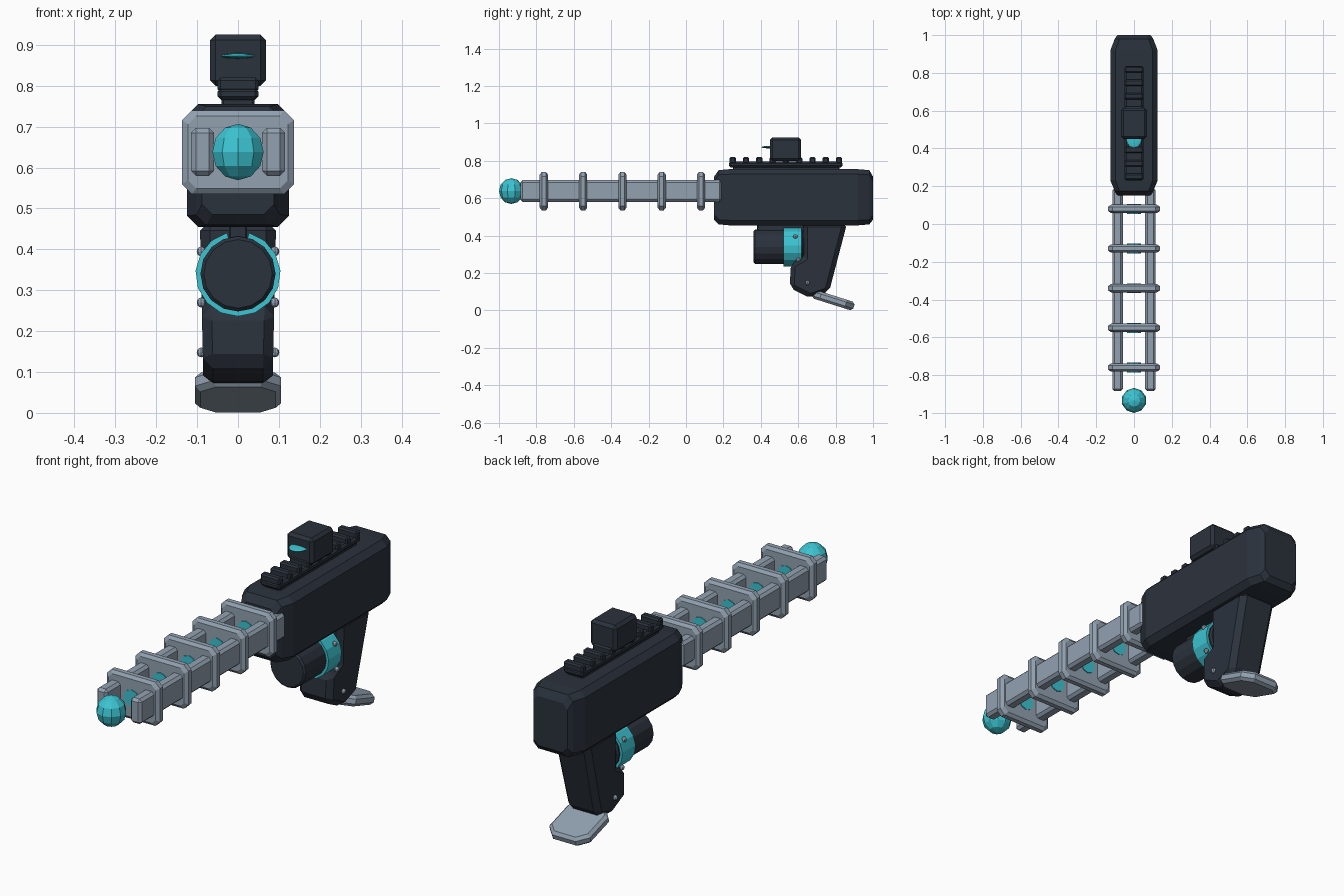
import bpy, bmesh, math
from mathutils import Matrix, Vector

if "Cube" in bpy.data.objects:
    bpy.data.objects.remove(bpy.data.objects["Cube"])


def material(name, rgb):
    m = bpy.data.materials.new(name)
    m.diffuse_color = (*rgb, 1)
    m.use_nodes = True
    m.node_tree.nodes["Principled BSDF"].inputs["Base Color"].default_value = m.diffuse_color
    return m


DARK = material("dark slate", (0.024, 0.032, 0.046))
GREY = material("steel grey", (0.29, 0.36, 0.44))
TEAL = material("teal", (0.045, 0.56, 0.65))


def finish(bm, name, mat, bevel=0.0):
    bmesh.ops.recalc_face_normals(bm, faces=bm.faces)
    if bevel:
        bmesh.ops.bevel(bm, geom=bm.edges[:], offset=bevel, segments=1,
                        affect='EDGES', clamp_overlap=True)
    me = bpy.data.meshes.new(name)
    bm.to_mesh(me)
    bm.free()
    me.materials.append(mat)
    ob = bpy.data.objects.new(name, me)
    bpy.context.collection.objects.link(ob)
    return ob


def box(name, mat, lo, hi, bevel=0.01):
    bm = bmesh.new()
    size = [b - a for a, b in zip(lo, hi)]
    mid = [(a + b) / 2 for a, b in zip(lo, hi)]
    bmesh.ops.create_cube(bm, size=1, matrix=Matrix.Translation(mid) @ Matrix.Diagonal((*size, 1)))
    return finish(bm, name, mat, bevel)


def loft(name, mat, sections):
    """Chamfered rectangles (y, half width, z0, z1, chamfer) joined along y."""
    bm = bmesh.new()
    loops = []
    for y, hx, z0, z1, c in sections:
        pts = [(hx - c, z0), (hx, z0 + c), (hx, z1 - c), (hx - c, z1),
               (c - hx, z1), (-hx, z1 - c), (-hx, z0 + c), (c - hx, z0)]
        loops.append([bm.verts.new((x, y, z)) for x, z in pts])
    for a, b in zip(loops, loops[1:]):
        for i in range(8):
            j = (i + 1) % 8
            bm.faces.new((a[i], a[j], b[j], b[i]))
    bm.faces.new(loops[0])
    bm.faces.new(loops[-1])
    return finish(bm, name, mat)


def rod(name, mat, r, depth, centre, sides, axis='Y', r2=None, bevel=0.0):
    bm = bmesh.new()
    rot = Matrix.Rotation(math.pi / 2, 4, 'X' if axis == 'Y' else 'Y')
    bmesh.ops.create_cone(bm, cap_ends=True, segments=sides, radius1=r,
                          radius2=r if r2 is None else r2, depth=depth,
                          matrix=Matrix.Translation(centre) @ rot)
    if bevel:
        caps = [f for f in bm.faces if len(f.verts) > 4]
        rim = {e for f in caps for e in f.edges}
        bmesh.ops.bevel(bm, geom=list(rim), offset=bevel, segments=1, affect='EDGES')
    return finish(bm, name, mat)


def ball(name, mat, centre, radii, u, v):
    bm = bmesh.new()
    bmesh.ops.create_uvsphere(bm, u_segments=u, v_segments=v, radius=1,
                              matrix=Matrix.Translation(centre) @ Matrix.Diagonal((*radii, 1)))
    return finish(bm, name, mat)


# Main body, tapered at both ends
loft("body", DARK, [(0.15, 0.088, 0.485, 0.715, 0.025), (0.175, 0.102, 0.46, 0.75, 0.025),
                    (0.23, 0.125, 0.455, 0.755, 0.027), (0.92, 0.125, 0.455, 0.755, 0.027),
                    (0.98, 0.102, 0.46, 0.75, 0.025), (1.0, 0.088, 0.485, 0.715, 0.025)])

# Twin barrel rails with their ring plates and energy cores
for side, s in (("left", -1), ("right", 1)):
    a, b = sorted((s * 0.059, s * 0.115))
    box("barrel_rail_" + side, GREY, (a, -0.885, 0.58), (b, 0.19, 0.697), 0.012)
for i in range(5):
    y = -0.76 + 0.21 * i
    loft("barrel_ring_%d" % (i + 1), GREY,
         [(y - 0.022, 0.122, 0.549, 0.726, 0.02), (y - 0.011, 0.137, 0.535, 0.74, 0.024),
          (y + 0.011, 0.137, 0.535, 0.74, 0.024), (y + 0.022, 0.122, 0.549, 0.726, 0.02)])
    rod("ring_core_%d" % (i + 1), TEAL, 0.04, 0.052, (0, y, 0.638), 10)

# Muzzle ball
ball("muzzle_ball", TEAL, (0, -0.934, 0.638), (0.066, 0.066, 0.069), 10, 6)

# Top mounting rail with teeth
box("mount_foot", DARK, (-0.04, 0.25, 0.745), (0.04, 0.82, 0.775), 0.005)
box("mount_rail", DARK, (-0.05, 0.23, 0.765), (0.05, 0.837, 0.795), 0.009)
for i in range(9):
    y = 0.25 + 0.071 * i
    box("mount_tooth_%d" % (i + 1), DARK, (-0.05, y - 0.017, 0.785), (0.05, y + 0.017, 0.82), 0.007)

# Sight and its lens
box("sight", DARK, (-0.068, 0.45, 0.80), (0.068, 0.615, 0.925), 0.013)
ball("sight_lens", TEAL, (0, 0.452, 0.873), (0.042, 0.05, 0.007), 12, 6)

# Grip: side profile extruded across x, narrower at the foot
profile = [(0.625, 0.47), (0.625, 0.285), (0.56, 0.25), (0.555, 0.12),
           (0.665, 0.065), (0.765, 0.10), (0.862, 0.47)]
bm = bmesh.new()
sides = []
for s in (-1, 1):
    sides.append([bm.verts.new((s * (0.083 + 0.022 * z), y, z)) for y, z in profile])
for i in range(len(profile)):
    j = (i + 1) % len(profile)
    bm.faces.new((sides[0][i], sides[0][j], sides[1][j], sides[1][i]))
bm.faces.new(sides[0])
bm.faces.new(sides[1])
finish(bm, "grip", DARK, 0.024)

# Sloping foot plate under the grip
bm = bmesh.new()
bmesh.ops.create_cube(bm, size=1, matrix=Matrix.Diagonal((0.21, 0.232, 0.048, 1)))
upright = [e for e in bm.edges if abs(e.verts[0].co.z - e.verts[1].co.z) > 0.01]
bmesh.ops.bevel(bm, geom=upright, offset=0.045, segments=1, affect='EDGES')
rim = [e for e in bm.edges if abs(e.verts[0].co.z - e.verts[1].co.z) < 0.01]
bmesh.ops.bevel(bm, geom=rim, offset=0.013, segments=1, affect='EDGES')
bm.transform(Matrix.Translation((0, 0.787, 0.055)) @ Matrix.Rotation(math.radians(-17.5), 4, 'X'))
finish(bm, "foot_plate", GREY)

# Canister under the body, with its hanger
rod("canister", DARK, 0.092, 0.27, (0, 0.497, 0.34), 16, bevel=0.008)
box("canister_hanger", DARK, (-0.022, 0.38, 0.41), (0.022, 0.63, 0.47), 0.004)

# Teal open band round the canister
bm = bmesh.new()
rows = []
for k in range(15):
    t = math.radians(105 + 330 * k / 14)
    d = Vector((math.cos(t), 0, math.sin(t)))
    rows.append([bm.verts.new(d * r + Vector((0, y, 0.34)))
                 for r, y in ((0.088, 0.52), (0.104, 0.52), (0.104, 0.617), (0.088, 0.617))])
for a, b in zip(rows, rows[1:]):
    for i in range(4):
        j = (i + 1) % 4
        bm.faces.new((a[i], a[j], b[j], b[i]))
bm.faces.new(rows[0])
bm.faces.new(rows[-1])
finish(bm, "canister_band", TEAL)

# Rivets on both sides of the grip
for side, s in (("left", -1), ("right", 1)):
    for i, (y, z) in enumerate(((0.585, 0.395), (0.60, 0.27), (0.65, 0.148))):
        ball("rivet_%s_%d" % (side, i + 1), GREY, (s * 0.09, y, z), (0.011, 0.012, 0.012), 8, 6)
